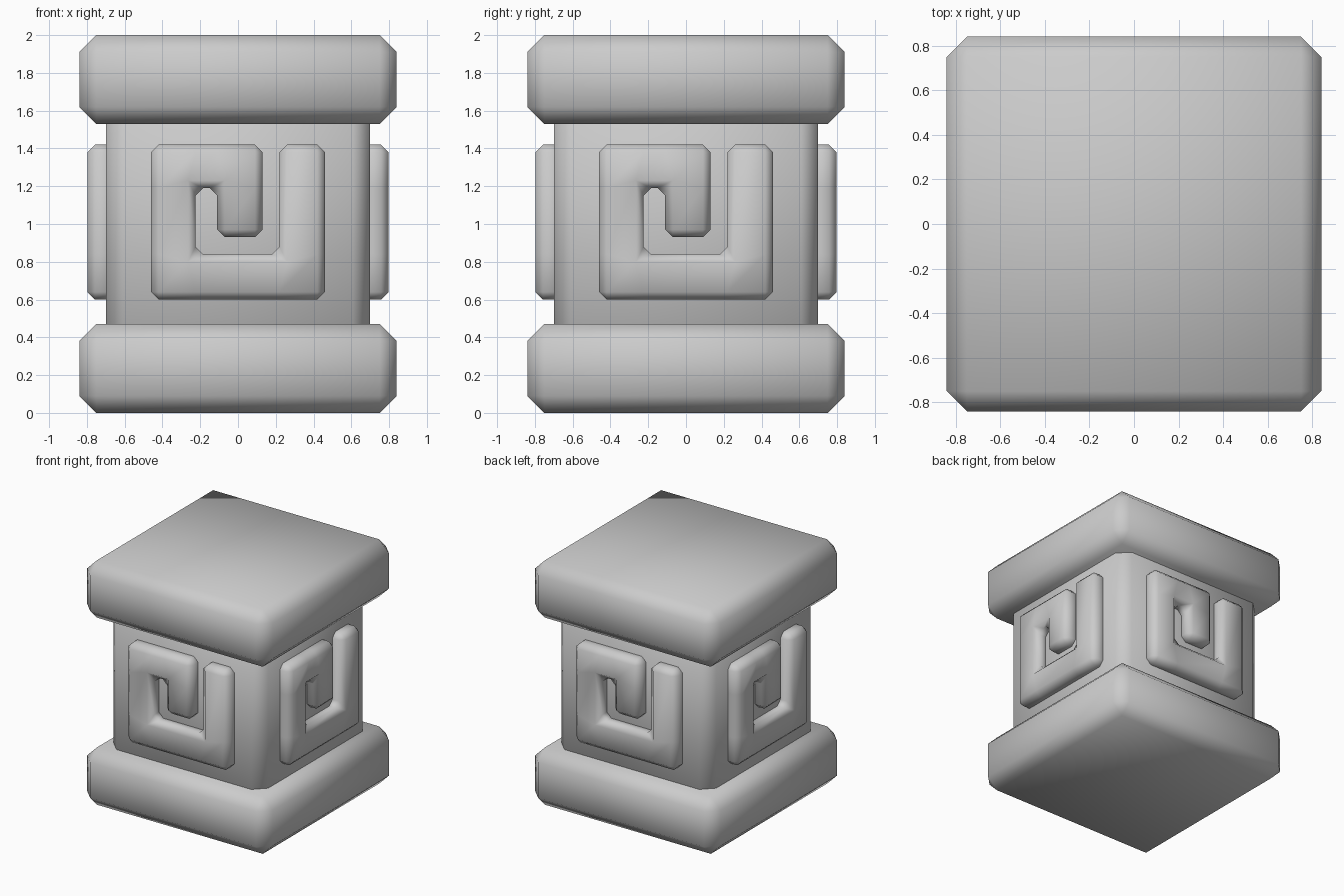
import bpy, bmesh, math
from mathutils import Matrix

cube = bpy.data.objects.get("Cube")
if cube:
    bpy.data.objects.remove(cube, do_unlink=True)

stone = bpy.data.materials.new("grey stone")
stone.use_nodes = True
grey = (0.6, 0.6, 0.6, 1)
stone.diffuse_color = grey
stone.node_tree.nodes["Principled BSDF"].inputs["Base Color"].default_value = grey


def finish(name, bm, bevel):
    """Chamfer every sharp edge, shade smooth and link the part."""
    bmesh.ops.recalc_face_normals(bm, faces=bm.faces)
    sharp = [e for e in bm.edges if e.calc_face_angle(0) > math.radians(30)]
    bmesh.ops.bevel(bm, geom=sharp, offset=bevel, segments=1, profile=0.5,
                    affect='EDGES', clamp_overlap=True)
    for f in bm.faces:
        f.smooth = True
    mesh = bpy.data.meshes.new(name)
    bm.to_mesh(mesh)
    bm.free()
    mesh.materials.append(stone)
    obj = bpy.data.objects.new(name, mesh)
    bpy.context.collection.objects.link(obj)
    return obj


def block(name, half, z0, z1, bevel):
    bm = bmesh.new()
    bmesh.ops.create_cube(bm, size=1)
    bmesh.ops.scale(bm, vec=(2 * half, 2 * half, z1 - z0), verts=bm.verts)
    bmesh.ops.translate(bm, vec=(0, 0, (z0 + z1) / 2), verts=bm.verts)
    return finish(name, bm, bevel)


# Base, shaft and cap
block("base_slab", 0.84, 0, 0.47, 0.09)
block("column_shaft", 0.70, 0.3, 1.7, 0.09)
block("cap_slab", 0.84, 1.53, 2, 0.09)

# Raised spiral: a strip of quads on a grid, listed from outer to inner end
XS = (-0.46, -0.225, -0.11, 0.13, 0.22, 0.46)
ZS = (0.6, 0.84, 0.93, 1.19, 1.42)
# column start, column end, row start, row end
STRIP = ((4, 5, 1, 4), (4, 5, 0, 1), (1, 4, 0, 1), (0, 1, 0, 1), (0, 1, 1, 3),
         (0, 1, 3, 4), (1, 2, 3, 4), (2, 3, 3, 4), (2, 3, 2, 3))
FRONT, BACK = -0.797, -0.64


def spiral(name, turn):
    bm = bmesh.new()
    for a, b, c, d in STRIP:
        bm.faces.new([bm.verts.new((XS[i], FRONT, ZS[k]))
                      for i, k in ((a, c), (b, c), (b, d), (a, d))])
    bmesh.ops.remove_doubles(bm, verts=bm.verts, dist=0.001)
    front = list(bm.faces)
    grown = bmesh.ops.extrude_face_region(bm, geom=front, use_keep_orig=True)
    moved = [v for v in grown["geom"] if isinstance(v, bmesh.types.BMVert)]
    bmesh.ops.translate(bm, vec=(0, BACK - FRONT, 0), verts=moved)
    obj = finish(name, bm, 0.04)
    obj.data.transform(Matrix.Rotation(math.radians(turn), 4, 'Z'))


for side, turn in (("front", 0), ("left", 90), ("back", 180), ("right", 270)):
    spiral(side + "_spiral", turn)
